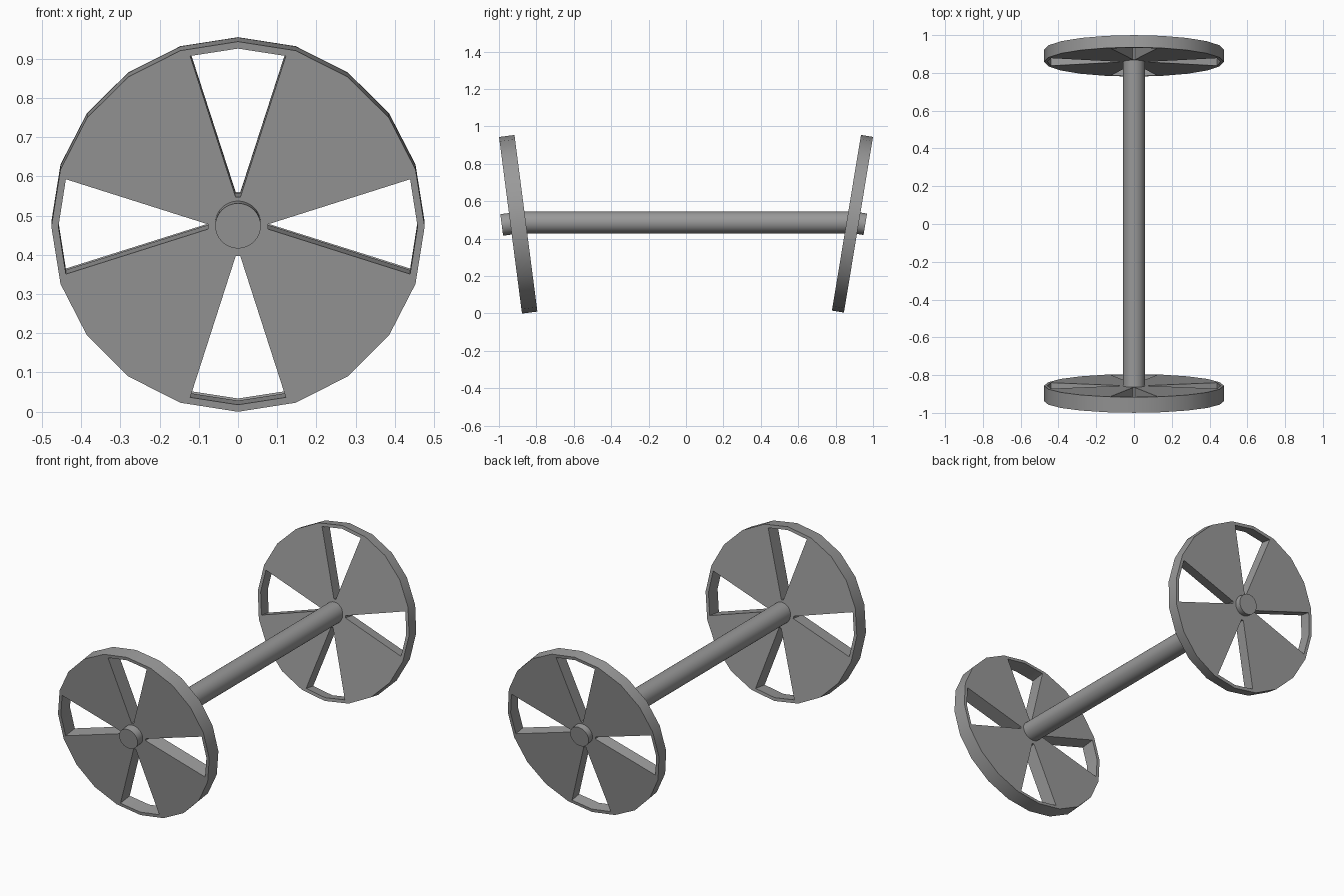
import bpy, bmesh
from math import radians, sin, cos, tau, pi
from mathutils import Matrix

cube = bpy.data.objects.get("Cube")
if cube:
    bpy.data.objects.remove(cube, do_unlink=True)

GREY = (0.32, 0.32, 0.32, 1)
metal = bpy.data.materials.new("plain grey")
metal.use_nodes = True
metal.diffuse_color = GREY
metal.node_tree.nodes["Principled BSDF"].inputs["Base Color"].default_value = GREY

RIM_RADIUS = 0.476
ROD_RADIUS = 0.058


def finish(name, bm, matrix):
    bmesh.ops.recalc_face_normals(bm, faces=bm.faces)
    mesh = bpy.data.meshes.new(name)
    bm.to_mesh(mesh)
    bm.free()
    mesh.materials.append(metal)
    mesh.shade_smooth()
    mesh.set_sharp_from_angle(angle=radians(30))
    obj = bpy.data.objects.new(name, mesh)
    obj.matrix_world = matrix
    bpy.context.collection.objects.link(obj)


def rod(name, matrix, z0, z1, shift=0):
    bm = bmesh.new()
    bmesh.ops.create_cone(bm, cap_ends=True, segments=32, radius1=ROD_RADIUS,
                          radius2=ROD_RADIUS, depth=abs(z1 - z0),
                          matrix=Matrix.Translation((0, shift, (z0 + z1) / 2)))
    finish(name, bm, matrix)


def loop_edges(bm, points):
    verts = [bm.verts.new((x, y, 0)) for x, y in points]
    return [bm.edges.new((v, verts[i - 1])) for i, v in enumerate(verts)]


def wheel(name, matrix, thickness):
    bm = bmesh.new()
    # twenty-sided outline with four wedge openings
    edges = loop_edges(bm, [(RIM_RADIUS * cos(tau * i / 20), RIM_RADIUS * sin(tau * i / 20))
                            for i in range(20)])
    wedge = [(0.076, -0.006), (0.439, -0.122), (0.458, 0), (0.439, 0.122), (0.076, 0.006)]
    for k in range(4):
        c, s = cos(k * pi / 2), sin(k * pi / 2)
        edges += loop_edges(bm, [(x * c - y * s, x * s + y * c) for x, y in wedge])
    bmesh.ops.triangle_fill(bm, edges=edges, use_beauty=True, normal=(0, 0, 1))
    # thicken evenly about the middle plane
    bmesh.ops.translate(bm, verts=bm.verts, vec=(0, 0, -thickness / 2))
    grown = bmesh.ops.extrude_face_region(bm, geom=bm.faces[:], use_keep_orig=True)["geom"]
    bmesh.ops.translate(bm, vec=(0, 0, thickness),
                        verts=[g for g in grown if isinstance(g, bmesh.types.BMVert)])
    finish(name, bm, matrix)


# leaning wheels, each with a short hub along its own axis
for side, y, z, lean, thickness, hub in (("front", -0.897, 0.477, 7.4, 0.083, 0.088),
                                         ("back", 0.89, 0.48, 9.4, 0.065, 0.068)):
    out = 1 if side == "front" else -1
    place = Matrix.Translation((0, y, z)) @ Matrix.Rotation(radians(90 + out * lean), 4, "X")
    wheel(side + "_wheel", place, thickness)
    rod(side + "_hub", place, 0, out * hub, shift=0.008)

# level axle between the wheels
rod("axle", Matrix.Translation((0, 0, 0.487)) @ Matrix.Rotation(radians(90), 4, "X"), -0.89, 0.897)
